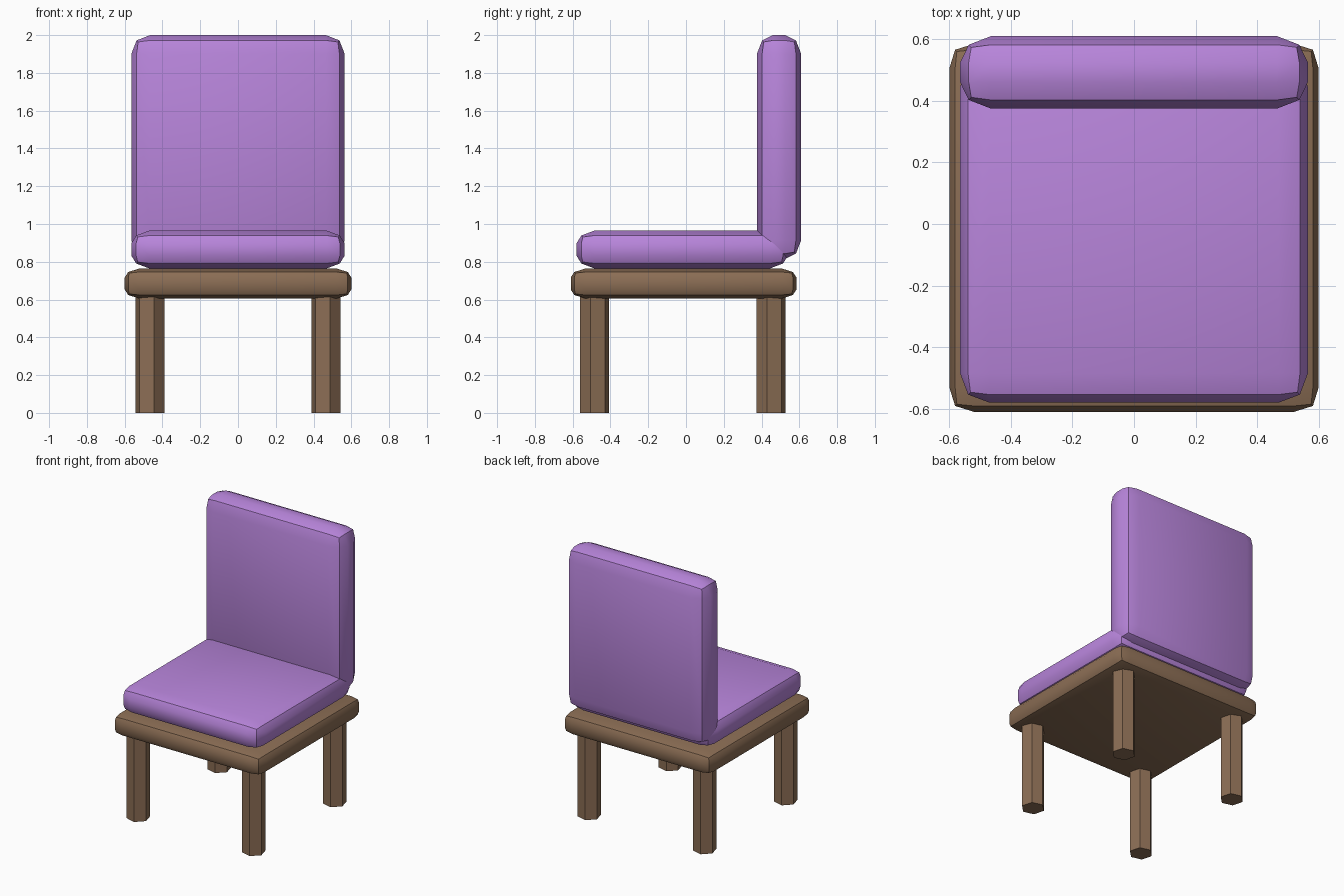
import bpy
import bmesh
import math

cube = bpy.data.objects.get("Cube")
if cube:
    bpy.data.objects.remove(cube, do_unlink=True)


def make_material(name, color):
    mat = bpy.data.materials.new(name)
    mat.use_nodes = True
    mat.diffuse_color = (*color, 1)
    mat.node_tree.nodes["Principled BSDF"].inputs["Base Color"].default_value = (*color, 1)
    return mat


purple = make_material("purple fabric", (0.48, 0.235, 0.71))
brown = make_material("brown wood", (0.26, 0.155, 0.09))


def add_object(name, bm, mat):
    bmesh.ops.recalc_face_normals(bm, faces=bm.faces)
    mesh = bpy.data.meshes.new(name)
    bm.to_mesh(mesh)
    bm.free()
    mesh.materials.append(mat)
    obj = bpy.data.objects.new(name, mesh)
    bpy.context.collection.objects.link(obj)
    bpy.ops.object.select_all(action='DESELECT')
    obj.select_set(True)
    bpy.context.view_layer.objects.active = obj
    bpy.ops.object.shade_smooth_by_angle(angle=math.radians(30))
    return obj


def pillow(name, low, high, mat, inset, puff):
    """Box whose faces bulge outward by puff beyond its edges."""
    bm = bmesh.new()
    bmesh.ops.create_cube(bm, size=2)
    bmesh.ops.subdivide_edges(bm, edges=bm.edges[:], cuts=2, use_grid_fill=True)
    for v in bm.verts:
        outer = [abs(c) > 0.9 for c in v.co]
        # face points reach the full size, edges and corners sit further in
        shrink = (0, puff, puff * 1.3)[sum(outer) - 1]
        for i in range(3):
            half = (high[i] - low[i]) / 2
            reach = half - shrink if outer[i] else max(half - inset, 0.032)
            v.co[i] = (low[i] + high[i]) / 2 + math.copysign(reach, v.co[i])
    return add_object(name, bm, mat)


# Wooden seat frame and the two cushions
pillow("seat_frame", (-0.6, -0.61, 0.605), (0.6, 0.585, 0.765), brown, 0.08, 0.019)
pillow("seat_cushion", (-0.565, -0.58, 0.765), (0.565, 0.54, 0.965), purple, 0.095, 0.026)
pillow("back_cushion", (-0.565, 0.375, 0.815), (0.565, 0.61, 2.0), purple, 0.1, 0.028)

# Six-sided legs, all turned the same way
LEG_HEIGHT = 0.64
for row, y in (("front", -0.485), ("back", 0.45)):
    for side, x in (("left", 0.466), ("right", -0.466)):
        bm = bmesh.new()
        ring = []
        for k in range(6):
            a = math.radians(60 * k - 15)
            ring.append(bm.verts.new((x + 0.079 * math.cos(a), y + 0.079 * math.sin(a), 0)))
        base = bm.faces.new(ring)
        top = bmesh.ops.extrude_face_region(bm, geom=[base], use_keep_orig=True)
        for v in top["geom"]:
            if isinstance(v, bmesh.types.BMVert):
                v.co.z = LEG_HEIGHT
        add_object(f"{row}_{side}_leg", bm, brown)
